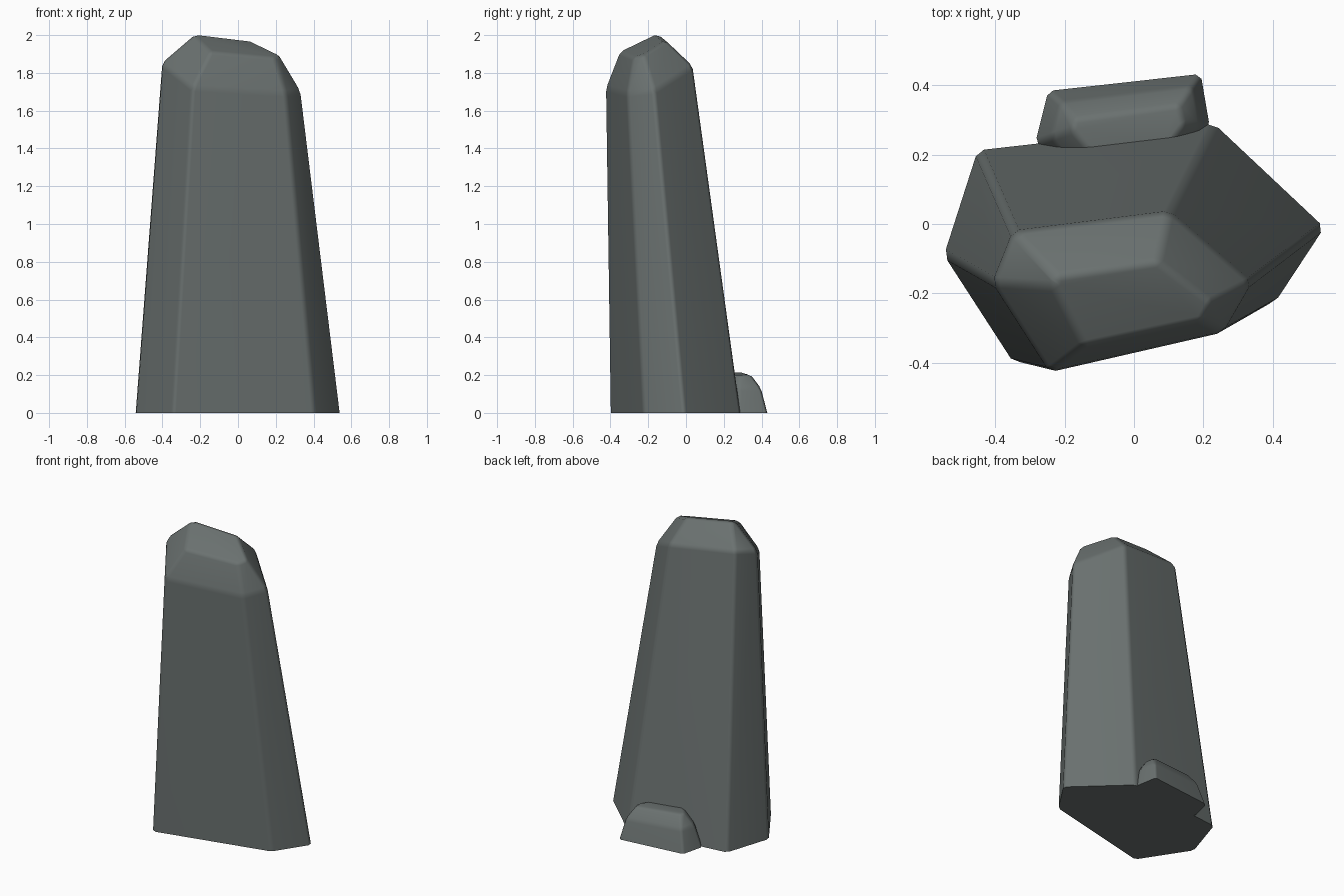
import bpy, bmesh

if "Cube" in bpy.data.objects:
    bpy.data.objects.remove(bpy.data.objects["Cube"])

stone = bpy.data.materials.new("grey stone")
stone.diffuse_color = (0.145, 0.166, 0.162, 1)
stone.use_nodes = True
stone.node_tree.nodes["Principled BSDF"].inputs["Base Color"].default_value = stone.diffuse_color


def chiselled_rock(name, rings, bevel):
    """Stack of equal-sided rings joined by flat facets, with softened edges."""
    bm = bmesh.new()
    loops = [[bm.verts.new(p) for p in ring] for ring in rings]
    n = len(loops[0])
    for low, high in zip(loops, loops[1:]):
        for i in range(n):
            j = (i + 1) % n
            bm.faces.new((low[i], low[j], high[j], high[i]))
    bm.faces.new(loops[-1])
    bm.faces.new(loops[0][::-1])
    bmesh.ops.recalc_face_normals(bm, faces=bm.faces)
    # soften every edge except those lying on the ground
    edges = [e for e in bm.edges if any(v.co.z > 0.001 for v in e.verts)]
    bmesh.ops.bevel(bm, geom=edges, offset=bevel, segments=1, profile=0.5,
                    affect='EDGES', clamp_overlap=True)
    for f in bm.faces:
        f.smooth = f.normal.z > -0.9
    for e in bm.edges:
        if all(v.co.z < 0.001 for v in e.verts):
            e.smooth = False
    mesh = bpy.data.meshes.new(name)
    bm.to_mesh(mesh)
    bm.free()
    mesh.materials.append(stone)
    ob = bpy.data.objects.new(name, mesh)
    bpy.context.collection.objects.link(ob)
    # keep the large facets flat and the bevels soft
    mod = ob.modifiers.new("flat facets", 'WEIGHTED_NORMAL')
    mod.keep_sharp = True
    return ob


# Tall leaning pillar: base, shoulder, sloped crown (counter-clockwise)
chiselled_rock("standing_stone", [
    [(-0.345, -0.402, 0), (0.405, -0.227, 0), (0.548, -0.01, 0),
     (0.23, 0.289, 0), (-0.45, 0.212, 0), (-0.547, -0.09, 0)],
    [(-0.242, -0.427, 1.72), (0.255, -0.313, 1.69), (0.338, -0.168, 1.705),
     (0.102, 0.036, 1.835), (-0.348, -0.021, 1.885), (-0.407, -0.17, 1.85)],
    [(-0.145, -0.352, 1.913), (0.195, -0.28, 1.882), (0.225, -0.225, 1.896),
     (0.07, -0.108, 1.972), (-0.222, -0.15, 2.006), (-0.232, -0.18, 1.998)],
], 0.018)

# Small rock leaning against the back of the pillar
chiselled_rock("small_rock", [
    [(-0.18, 0.13, 0), (0.12, 0.15, 0), (0.218, 0.28, 0),
     (0.192, 0.432, 0), (-0.247, 0.383, 0), (-0.284, 0.235, 0)],
    [(-0.16, 0.15, 0.13), (0.10, 0.17, 0.13), (0.193, 0.28, 0.13),
     (0.168, 0.398, 0.13), (-0.212, 0.352, 0.14), (-0.24, 0.25, 0.14)],
    [(-0.12, 0.2, 0.212), (0.09, 0.21, 0.2), (0.145, 0.285, 0.2),
     (0.13, 0.343, 0.203), (-0.172, 0.303, 0.215), (-0.18, 0.27, 0.215)],
], 0.014)
